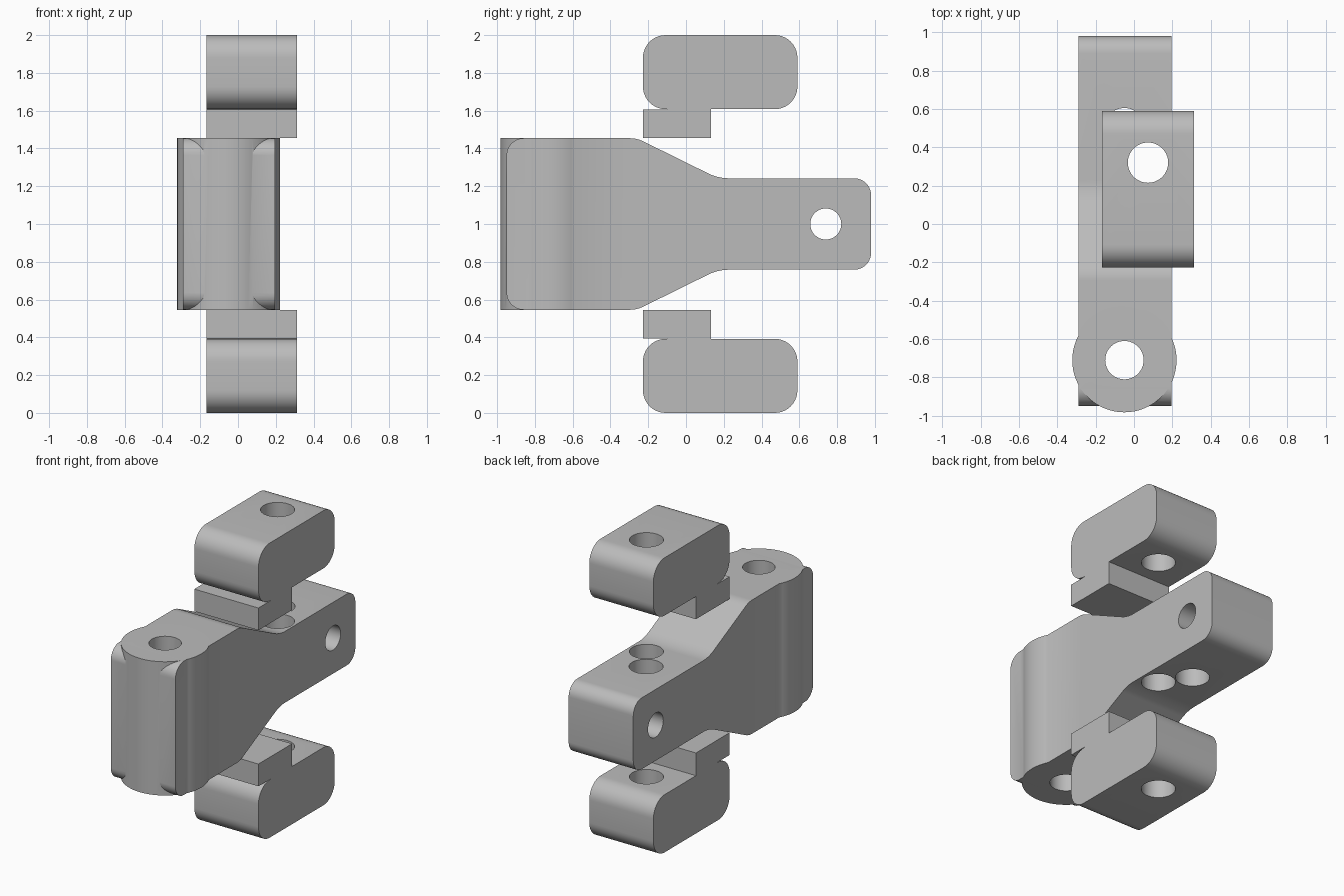
import bpy, bmesh
from math import cos, sin, tan, pi
from mathutils import Vector, Matrix

if "Cube" in bpy.data.objects:
    bpy.data.objects.remove(bpy.data.objects["Cube"], do_unlink=True)

grey = bpy.data.materials.new("plain grey")
grey.use_nodes = True
grey.diffuse_color = (0.5, 0.5, 0.5, 1)
grey.node_tree.nodes["Principled BSDF"].inputs["Base Color"].default_value = (0.5, 0.5, 0.5, 1)

MID = 1.0  # height of the mirror plane


def rounded(corners, steps=10):
    """Outline from (y, z, radius) corners, each rounded with an arc."""
    out = []
    for i, (y, z, r) in enumerate(corners):
        p = Vector((y, z))
        if r == 0:
            out.append(p)
            continue
        a = (Vector(corners[i - 1][:2]) - p).normalized()
        b = (Vector(corners[(i + 1) % len(corners)][:2]) - p).normalized()
        half = a.angle(b) / 2
        start = p + a * (r / tan(half))
        centre = p + (a + b).normalized() * (r / sin(half))
        sweep = (pi - 2 * half) * (1 if a.x * b.y - a.y * b.x < 0 else -1)
        for k in range(steps + 1):
            out.append(centre + Matrix.Rotation(sweep * k / steps, 2) @ (start - centre))
    return out


def new_object(name, bm):
    bmesh.ops.recalc_face_normals(bm, faces=bm.faces)
    mesh = bpy.data.meshes.new(name)
    bm.to_mesh(mesh)
    bm.free()
    mesh.materials.append(grey)
    obj = bpy.data.objects.new(name, mesh)
    bpy.context.collection.objects.link(obj)
    return obj


def extrude_x(name, outline, x0, x1):
    bm = bmesh.new()
    face = bm.faces.new([bm.verts.new((x0, p.x, p.y)) for p in outline])
    side = bmesh.ops.extrude_face_region(bm, geom=[face])["geom"]
    bmesh.ops.translate(bm, vec=(x1 - x0, 0, 0),
                        verts=[v for v in side if isinstance(v, bmesh.types.BMVert)])
    return new_object(name, bm)


def cylinder(name, centre, radius, length, axis="Z"):
    bm = bmesh.new()
    bmesh.ops.create_cone(bm, cap_ends=True, segments=64, radius1=radius,
                          radius2=radius, depth=length)
    if axis == "X":
        bmesh.ops.rotate(bm, verts=bm.verts, matrix=Matrix.Rotation(pi / 2, 3, "Y"))
    bmesh.ops.translate(bm, verts=bm.verts, vec=centre)
    return new_object(name, bm)


def combine(obj, tool, operation):
    mod = obj.modifiers.new("combine", "BOOLEAN")
    mod.operation, mod.solver, mod.object = operation, "EXACT", tool
    select(obj)
    bpy.ops.object.modifier_apply(modifier=mod.name)
    bpy.data.objects.remove(tool, do_unlink=True)


def select(obj):
    bpy.ops.object.select_all(action="DESELECT")
    obj.select_set(True)
    bpy.context.view_layer.objects.active = obj


def finish(obj):
    select(obj)
    bpy.ops.object.shade_smooth_by_angle(angle=0.5)


# Tapered arm: half outline above the middle, mirrored below
half_outline = [(-0.95, 0.454, 0.09), (-0.26, 0.454, 0.15),
                (0.17, 0.242, 0.25), (0.98, 0.242, 0.09)]
corners = [(y, MID + h, r) for y, h, r in half_outline]
corners += [(y, MID - h, r) for y, h, r in reversed(half_outline)]
arm = extrude_x("hinge_arm", rounded(corners), -0.29, 0.195)

# Round hinge barrel at the front end
combine(arm, cylinder("barrel", (-0.05, -0.71, MID), 0.272, 0.908), "UNION")

# Holes: hinge pin, two screw holes, cross hole
for x, y, r in [(-0.05, -0.71, 0.1), (0.073, 0.32, 0.105), (-0.05, 0.5, 0.105)]:
    combine(arm, cylinder("cutter", (x, y, MID), r, 3), "DIFFERENCE")
combine(arm, cylinder("cutter", (0, 0.74, MID), 0.082, 3, "X"), "DIFFERENCE")
finish(arm)

# Upper and lower clamp blocks, each a rounded block with a stepped foot
block = [(-0.228, 0.454, 0), (0.133, 0.454, 0), (0.133, 0.608, 0),
         (0.59, 0.608, 0.12), (0.59, 1.0, 0.12), (-0.228, 1.0, 0.12),
         (-0.228, 0.608, 0.12), (-0.1, 0.608, 0), (-0.1, 0.605, 0), (-0.228, 0.605, 0)]
for name, side in (("upper_clamp_block", 1), ("lower_clamp_block", -1)):
    clamp = extrude_x(name, rounded([(y, MID + side * h, r) for y, h, r in block]), -0.168, 0.313)
    combine(clamp, cylinder("cutter", (0.073, 0.32, MID), 0.105, 3), "DIFFERENCE")
    finish(clamp)
